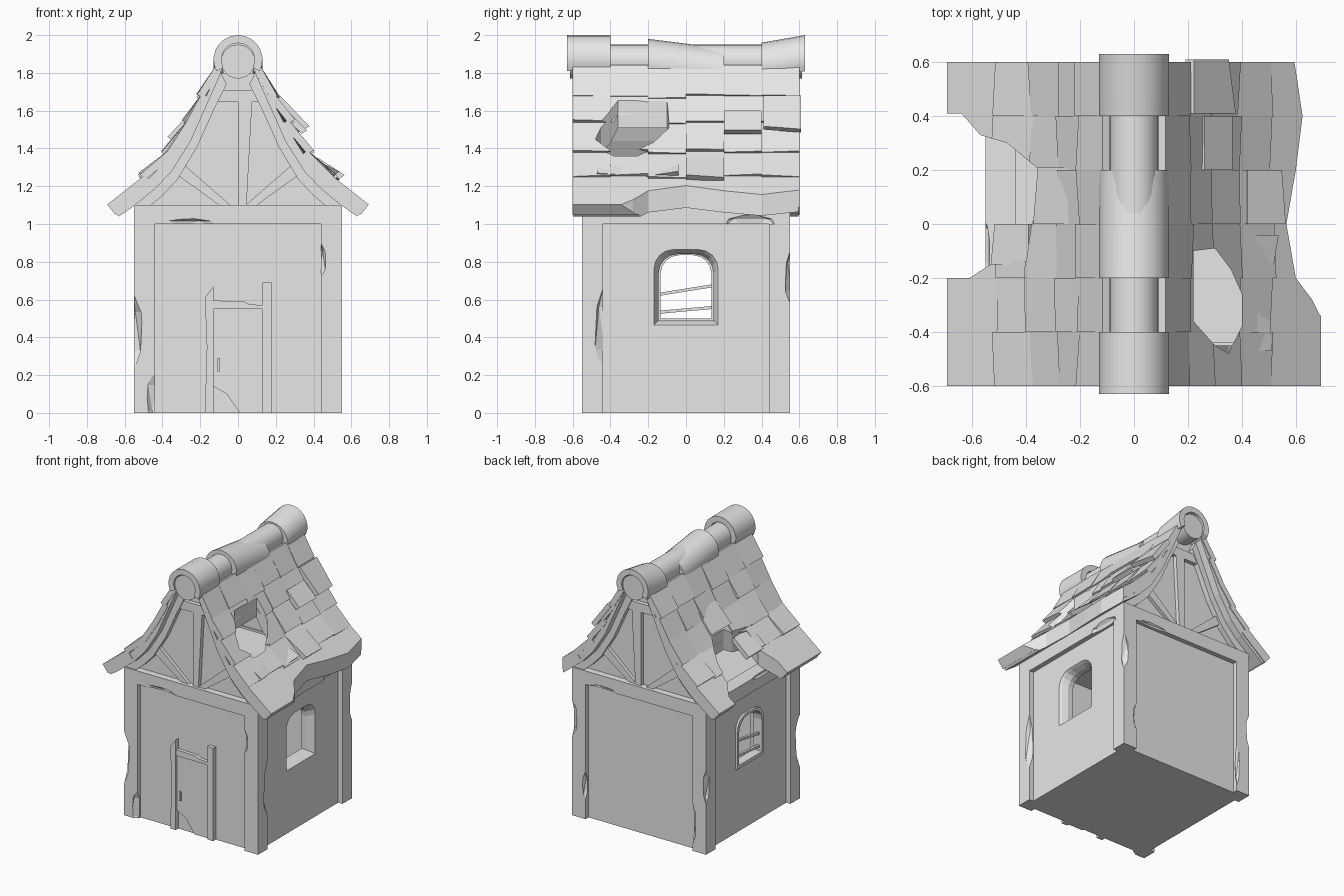
import bpy, bmesh, math, random
from mathutils import Vector, Matrix

if "Cube" in bpy.data.objects:
    bpy.data.objects.remove(bpy.data.objects["Cube"])

random.seed(4)
grey = bpy.data.materials.new("weathered_grey")
grey.diffuse_color = (0.8, 0.8, 0.8, 1)
grey.use_nodes = True
grey.node_tree.nodes["Principled BSDF"].inputs["Base Color"].default_value = grey.diffuse_color


def finish(name, bm):
    bmesh.ops.recalc_face_normals(bm, faces=bm.faces)
    me = bpy.data.meshes.new(name)
    bm.to_mesh(me)
    bm.free()
    me.materials.append(grey)
    ob = bpy.data.objects.new(name, me)
    bpy.context.collection.objects.link(ob)
    return ob


def place(axis, p, d):
    return {'x': (d, p[0], p[1]), 'y': (p[0], d, p[1]), 'z': (p[0], p[1], d)}[axis]


def loft(bm, rings):
    """Skin between closed rings of points and cap the ends."""
    vs = [[bm.verts.new(p) for p in r] for r in rings]
    n = len(vs[0])
    for a, b in zip(vs, vs[1:]):
        for i in range(n):
            bm.faces.new((a[i], a[(i + 1) % n], b[(i + 1) % n], b[i]))
    bm.faces.new(vs[0])
    bm.faces.new(vs[-1])


def prism(name, pts, axis, a, b):
    bm = bmesh.new()
    loft(bm, [[place(axis, p, d) for p in pts] for d in (a, b)])
    return finish(name, bm)


def box(name, x0, x1, y0, y1, z0, z1):
    return prism(name, [(x0, y0), (x1, y0), (x1, y1), (x0, y1)], 'z', z0, z1)


def cut(ob, cutters, keep=False):
    for c in cutters:
        m = ob.modifiers.new("cut", 'BOOLEAN')
        m.object, m.operation, m.solver, m.use_self = c, 'DIFFERENCE', 'EXACT', True
        bpy.context.view_layer.objects.active = ob
        bpy.ops.object.modifier_apply(modifier=m.name)
    if not keep:
        for c in cutters:
            bpy.data.objects.remove(c)


def smooth(ob):
    bpy.ops.object.select_all(action='DESELECT')
    ob.select_set(True)
    bpy.context.view_layer.objects.active = ob
    bpy.ops.object.shade_smooth_by_angle(angle=math.radians(35))


# --- hollow room with two arched window openings
def arch(w, z0, z1, r=0.1, grow=0.0):
    w, z0, z1 = w + grow, z0 - grow, z1 + grow
    pts = [(-w, z0), (w, z0)]
    for s, start in ((1, 0), (-1, 90)):
        for k in range(5):
            a = math.radians(start + 22.5 * k)
            pts.append((s * (w - r) + r * math.cos(a), z1 - r + r * math.sin(a)))
    return pts


walls = box("walls", -.515, .515, -.515, .515, 0, 1.085)
flare = bmesh.new()
loft(flare, [[place('x', p, d) for p in arch(.145, .49, .84, grow=g)]
             for d, g in ((.38, 0), (.46, 0), (.50, .015), (.55, .045))])
cut(walls, [box("room", -.42, .42, -.42, .42, .04, 1.04),
            prism("left_opening", arch(.15, .48, .85), 'x', -.6, -.38),
            finish("right_opening", flare)])

# --- window frame and crooked bars on the left
frame = prism("window_frame", arch(.155, .475, .855), 'x', -.53, -.46)
cut(frame, [prism("frame_hole", arch(.135, .5, .835), 'x', -.6, -.4)])
for i, (za, zb) in enumerate(((.62, .665), (.525, .55))):
    prism(f"window_bar_{i}", [(-.14, za), (.14, zb), (.14, zb + .016), (-.14, za + .016)],
          'x', -.51, -.49)

# --- corner posts and top beams with chipped edges
posts = [box("corner_post", min(sx * .44, sx * .55), max(sx * .44, sx * .55),
             min(sy * .44, sy * .55), max(sy * .44, sy * .55), 0, 1.0)
         for sx in (-1, 1) for sy in (-1, 1)]
beam = box("top_beam", -.55, .55, -.55, .55, 1.0, 1.1)
cut(beam, [box("beam_hole", -.44, .44, -.44, .44, .9, 1.2)])


def chip(x, y, z, sx, sy, sz):
    bm = bmesh.new()
    bmesh.ops.create_icosphere(bm, subdivisions=1, radius=1)
    for v in bm.verts:
        v.co = Vector((x + v.co.x * sx, y + v.co.y * sy, z + v.co.z * sz))
    return finish("chip", bm)


chips = {0: [(-.56, -.56, .43, .06, .07, .23), (-.44, -.56, .08, .05, .04, .15)],
         1: [(-.56, .56, .5, .04, .06, .16), (-.44, .56, .2, .03, .03, .2)],
         2: [(.56, -.43, .45, .05, .06, .25), (.44, -.56, .81, .03, .04, .1)],
         3: [(.56, .56, .72, .06, .04, .17), (.44, .56, .25, .03, .04, .12)]}
for i, lst in chips.items():
    cut(posts[i], [chip(*c) for c in lst])
cut(beam, [chip(-.25, -.56, 1.0, .16, .035, .035), chip(.56, .34, 1.0, .035, .17, .06),
           chip(.3, .56, 1.0, .15, .03, .03), chip(-.56, -.1, 1.1, .03, .14, .03)])

# --- front door with broken corner, jambs, lintel and handle
prism("door", [(.01, 0), (.13, 0), (.13, .55), (-.13, .55), (-.13, .14), (-.06, .1)], 'y', -.528, -.51)
prism("left_jamb", [(-.175, 0), (-.13, 0), (-.13, .67), (-.175, .61), (-.165, .35)], 'y', -.545, -.51)
prism("right_jamb", [(.13, 0), (.178, 0), (.178, .69), (.13, .69)], 'y', -.545, -.51)
prism("lintel", [(-.13, .55), (.13, .55), (.13, .57), (.06, .575), (.03, .59), (-.13, .595)], 'y', -.54, -.51)
box("door_handle", -.108, -.095, -.537, -.525, .22, .29)

# --- gable walls and timbers, repeated front and back
inner = [(.63, 1.04), (.545, 1.1), (.44, 1.185), (.35, 1.28), (.25, 1.44), (.17, 1.62), (.09, 1.80)]
outer = [(.69, 1.10), (.49, 1.26), (.365, 1.39), (.265, 1.55), (.19, 1.69), (.115, 1.84)]


def mirrored(pts):
    return [(-x, z) for x, z in pts]


under = inner[1:]
trim = under + [(.06, 1.74), (.13, 1.60), (.215, 1.41), (.32, 1.235), (.40, 1.15), (.46, 1.1)]
strut = [(.04, 1.1), (.1, 1.1), (.35, 1.28), (.31, 1.335)]
for s, side in ((-1, "front"), (1, "back")):
    prism(side + "_gable", under + mirrored(under)[::-1], 'y', s * .45, s * .50)
    for f in (lambda p: p, mirrored):
        prism(side + "_gable_trim", f(trim), 'y', s * .45, s * .54)
        prism(side + "_strut", f(strut), 'y', s * .45, s * .525)
    prism(side + "_king_post", [(.0, 1.1), (.045, 1.1), (.075, 1.65), (.0, 1.65)], 'y', s * .45, s * .53)
    prism(side + "_tie", [(-.15, 1.645), (.15, 1.645), (.11, 1.71), (-.11, 1.71)], 'y', s * .45, s * .53)


# --- roof decks with overlapping shingles and broken areas
def slab(bm, s, lo, hi, y0, y1, lift, thick=.035, twist=0.0):
    """One shingle from its low edge to its high edge, lifted at the low edge."""
    lo, hi = Vector(lo), Vector(hi)
    d = (hi - lo).normalized()
    n = Vector((-d.y, d.x)) if -d.y > 0 or d.x > 0 else Vector((d.y, -d.x))
    n = n if n.x > 0 else -n
    quad = [(lo, y0, lift + twist), (lo, y1, lift - twist), (hi, y1, .002), (hi, y0, .002)]
    rings = []
    for off in (0, -thick):
        rings.append([(s * (p + n * (l + off)).x, y, (p + n * (l + off)).y) for p, y, l in quad])
    loft(bm, rings)


holes = {1: [[(.22, -.10), (.30, -.09), (.36, -.17), (.40, -.26), (.40, -.38), (.35, -.48), (.30, -.45), (.22, -.36)],
             [(.8, -.34), (.69, -.34), (.66, -.28), (.6, -.2), (.565, 0), (.6, .2), (.625, .4), (.595, .6), (.59, .7), (.8, .7)]],
         -1: [[(-.8, -.2), (-.61, -.2), (-.5, -.13), (-.4, -.14), (-.38, 0), (-.35, .06), (-.35, .2),
               (-.41, .25), (-.47, .3), (-.57, .33), (-.64, .41), (-.8, .41)]]}
for s, side in ((1, "right"), (-1, "left")):
    top = [(x - .018, z - .02) for x, z in outer]
    deck = prism(side + "_roof_deck", [(s * x, z) for x, z in inner + top[::-1]], 'y', -.595, .595)
    bm = bmesh.new()
    for r in range(5):
        lo, hi = Vector(outer[r]), Vector(outer[r + 1])
        for c in range(6):
            y0 = -.6 + .2 * c
            end = c in (0, 5)
            lift = random.uniform(.008, .03) if r else .004
            slip = 0 if end or r == 0 else random.uniform(-.02, .03)
            slab(bm, s, lo + (lo - hi) * (.1 * (r > 0)) + (lo - hi) * slip * 3, hi, y0, y0 + .2,
                 lift, .04 if r else .07, 0 if r == 0 else random.uniform(-.008, .008))
    shingles = finish(side + "_shingles", bm)
    cutters = [prism("roof_hole", h, 'z', .9, 2.1) for h in holes[s]]
    cut(deck, cutters, keep=True)
    cut(shingles, cutters)

# loose shingles: side, low edge, high edge, y range, lift, twist
bm = bmesh.new()
for s, lo, hi, y0, y1, lift, tw in (
        (1, (.53, 1.23), (.42, 1.35), .0, .2, .035, .01),
        (1, (.50, 1.245), (.42, 1.33), -.22, -.04, .03, -.02),
        (1, (.49, 1.25), (.43, 1.32), -.47, -.27, .02, .01),
        (1, (.33, 1.49), (.22, 1.68), .41, .61, .04, .015),
        (1, (.34, 1.48), (.26, 1.60), .2, .4, .03, .0),
        (-1, (.51, 1.24), (.39, 1.36), -.15, .0, .02, .01),
        (-1, (.34, 1.44), (.24, 1.60), .0, .21, .03, .01)):
    slab(bm, s, lo, hi, y0, y1, lift, .035, tw)
finish("loose_shingles", bm)


# --- ridge log and curved ridge caps
def arc(r, a0, a1, n):
    return [(r * math.cos(math.radians(a0 + (a1 - a0) * k / n)),
             r * math.sin(math.radians(a0 + (a1 - a0) * k / n))) for k in range(n + 1)]


log = prism("ridge_log", [(x, z + 1.86) for x, z in arc(.09, 0, 345, 23)], 'y', -.615, .615)
smooth(log)
shell = arc(.13, -28, 208, 14) + arc(.088, 208, -28, 14)
for i, (y0, y1, za, zb) in enumerate(((-.63, -.4, 1.87, 1.87), (-.2, .2, 1.85, 1.80), (.4, .63, 1.83, 1.87))):
    bm = bmesh.new()
    loft(bm, [[(x, y, z + h) for x, z in shell] for y, h in ((y0, za), (y1, zb))])
    smooth(finish(f"ridge_cap_{i}", bm))
